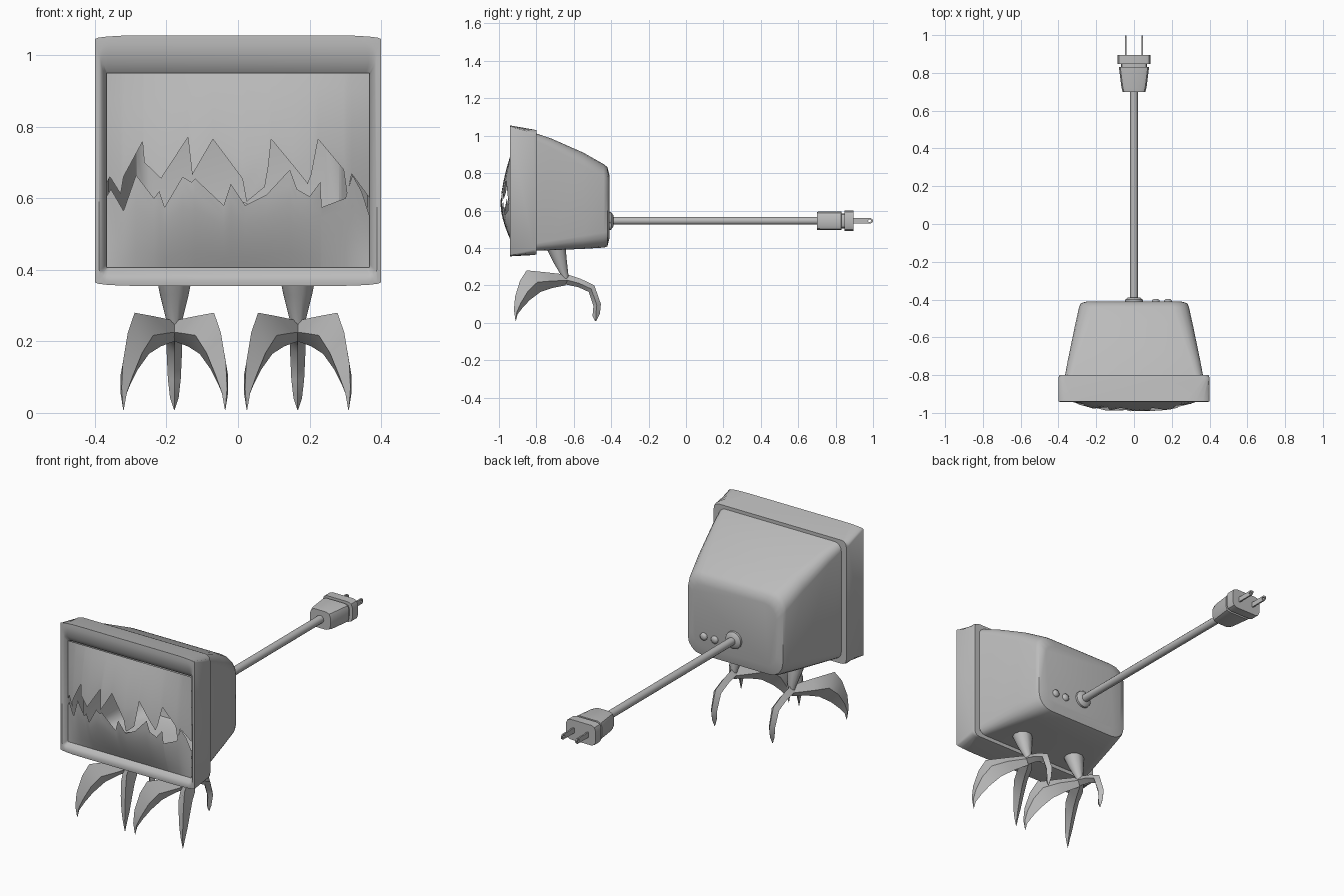
import bpy, bmesh, math
from mathutils import Vector

if "Cube" in bpy.data.objects:
    bpy.data.objects.remove(bpy.data.objects["Cube"])

grey = bpy.data.materials.new("warm_grey")
grey.diffuse_color = (0.5, 0.5, 0.5, 1)
grey.use_nodes = True
grey.node_tree.nodes["Principled BSDF"].inputs["Base Color"].default_value = grey.diffuse_color


def make(name, bm, angle=None):
    bmesh.ops.recalc_face_normals(bm, faces=bm.faces)
    me = bpy.data.meshes.new(name)
    bm.to_mesh(me)
    bm.free()
    me.materials.append(grey)
    ob = bpy.data.objects.new(name, me)
    bpy.context.collection.objects.link(ob)
    if angle:
        bpy.ops.object.select_all(action='DESELECT')
        ob.select_set(True)
        bpy.context.view_layer.objects.active = ob
        bpy.ops.object.shade_smooth_by_angle(angle=math.radians(angle))
    return ob


def loft(name, rings, start=True, end=True, closed=False, angle=None):
    """Skin a list of equal-length point loops."""
    bm = bmesh.new()
    vs = [[bm.verts.new(p) for p in r] for r in rings]
    n = len(vs[0])
    pairs = list(zip(vs, vs[1:])) + ([(vs[-1], vs[0])] if closed else [])
    for a, b in pairs:
        for i in range(n):
            j = (i + 1) % n
            bm.faces.new((a[i], a[j], b[j], b[i]))
    if start and not closed:
        bm.faces.new(vs[0])
    if end and not closed:
        bm.faces.new(vs[-1])
    return make(name, bm, angle)


def rect(y, hx, z0, z1, rx, rz=None, n=4):
    """Rounded rectangle facing y."""
    rz = rz or rx
    pts = []
    for q, (sx, zc) in enumerate([(1, z1 - rz), (-1, z1 - rz), (-1, z0 + rz), (1, z0 + rz)]):
        for k in range(n + 1):
            a = math.pi / 2 * (q + k / n)
            pts.append((sx * (hx - rx) + rx * math.cos(a), y, zc + rz * math.sin(a)))
    return pts


def disc(y, r, x=0, z=0.545, n=12):
    return [(x + r * math.cos(2 * math.pi * i / n), y, z + r * math.sin(2 * math.pi * i / n))
            for i in range(n)]


# Cabinet shell, open at the front
loft("cabinet", [rect(-0.80, .365, .385, 1.012, .04), rect(-0.72, .35, .388, .985, .05),
                 rect(-0.55, .315, .395, .91, .07), rect(-0.44, .291, .402, .848, .08),
                 rect(-0.42, .283, .408, .832, .08), rect(-0.41, .25, .45, .79, .07)],
     start=False, angle=50)

# Screen surround
loft("screen_frame", [rect(-0.80, .395, .365, 1.03, .03), rect(-0.815, .40, .362, 1.033, .03),
                      rect(-0.94, .40, .355, 1.055, .12, .01), rect(-0.942, .388, .37, 1.03, .03),
                      rect(-0.935, .38, .388, .98, .015), rect(-0.912, .368, .406, .95, .01),
                      rect(-0.80, .36, .398, .99, .01)],
     closed=True, angle=40)

# Broken bulging screen: jagged edges of the upper and lower pieces
UPPER = [(-.368, .64), (-.358, .66), (-.328, .612), (-.32, .66), (-.267, .758), (-.262, .70),
         (-.215, .655), (-.14, .77), (-.128, .665), (-.07, .765), (.012, .655), (.024, .59),
         (.075, .632), (.085, .69), (.093, .765), (.155, .69), (.195, .64), (.205, .665),
         (.224, .765), (.295, .68), (.305, .61), (.318, .668), (.368, .60)]
LOWER = [(-.368, .605), (-.355, .625), (-.32, .565), (-.285, .665), (-.235, .60), (-.22, .62),
         (-.205, .575), (-.155, .66), (-.13, .645), (-.12, .655), (-.04, .58), (-.02, .64),
         (.02, .58), (.08, .61), (.145, .68), (.165, .625), (.2, .605), (.23, .645),
         (.234, .575), (.30, .60), (.32, .665), (.345, .62), (.368, .55)]


def bulge(x, z):
    u = abs(x) / .368
    v = (z - .63) / (.32 if z > .63 else .225)
    return -.92 - .072 * max(0, 1 - u ** 3) * max(0, 1 - abs(v) ** 1.6)


for name, edge, limit in (("screen_upper", UPPER, .95), ("screen_lower", LOWER, .406)):
    bm = bmesh.new()
    cols = []
    for x, z in edge:
        zs = [z + (limit - z) * k / 6 for k in range(7)]
        cols.append([bm.verts.new((x, bulge(x, w), w)) for w in zs])
    for a, b in zip(cols, cols[1:]):
        for k in range(6):
            bm.faces.new((a[k], b[k], b[k + 1], a[k + 1]))
    ob = make(name, bm, 40)
    if ob.data.polygons[0].normal.y > 0:
        ob.data.flip_normals()

# Cord socket, knobs and cord
loft("cord_socket", [disc(-.42, .048), disc(-.40, .046), disc(-.388, .03)], angle=40)
for x in (.115, .18):
    loft("back_knob", [disc(-.42, .021, x, .515), disc(-.404, .02, x, .515),
                       disc(-.397, .011, x, .515)], angle=50)
loft("cord", [disc(-.40, .021), disc(.71, .021)], angle=40)

# Plug
loft("plug_body", [rect(.70, .06, .497, .593, .025, n=2), rect(.72, .066, .495, .595, .025, n=2),
                   rect(.83, .08, .495, .595, .025, n=2), rect(.832, .07, .505, .585, .02, n=2),
                   rect(.847, .07, .505, .585, .02, n=2), rect(.847, .088, .491, .599, .025, n=2),
                   rect(.895, .088, .491, .599, .025, n=2)], angle=35)
for s in (-1, 1):
    x = s * .043

    def loop(dx, r, n=8):
        """Blade outline (r = 0.015) or its round hole."""
        pts = []
        for i in range(n):
            a = 2 * math.pi * (i + .5) / n
            c, d = math.cos(a), math.sin(a)
            y = .89 if r > .01 and c < 0 else .982 + r * c * 1.2
            pts.append((x + dx, y, .545 + r * d))
        return pts
    loft("plug_prong", [loop(.004, .015), loop(-.004, .015), loop(-.004, .007), loop(.004, .007)],
         closed=True)

# Feet: each toe is a curved claw of diamond sections (top, bottom, half width)
FRONT_TOE = [((0, .258), (0, .20), .022), ((.12, .27), (.08, .186), .036),
             ((.235, .28), (.15, .165), .034), ((.275, .225), (.215, .122), .028),
             ((.305, .14), (.26, .08), .02), ((.312, .07), (.29, .045), .01),
             ((.302, .008), (.30, .01), .001)]
BACK_TOE = [((0, .262), (0, .205), .022), ((.08, .236), (.07, .19), .022),
            ((.155, .20), (.125, .165), .022), ((.19, .10), (.15, .09), .018),
            ((.185, .05), (.145, .035), .012), ((.165, .01), (.16, .008), .001)]


def toe(name, origin, direction, sections):
    d = Vector(direction).normalized()
    side = Vector((-d.y, d.x, 0))
    rings = []
    for (dt, zt), (db, zb), w in sections:
        top = origin + d * dt + Vector((0, 0, zt))
        bot = origin + d * db + Vector((0, 0, zb))
        mid = top.lerp(bot, .55)
        rings.append([top, mid + side * w, bot, mid - side * w])
    loft(name, rings, angle=35)


for x in (-.178, .167):
    # Ankle slants back from the cabinet to the toe joint
    loft("leg", [[(x + r * math.cos(math.pi * i / 5), y + r * math.sin(math.pi * i / 5), z)
                  for i in range(10)]
                 for y, z, r in ((-.695, .40, .054), (-.675, .33, .04), (-.647, .25, .02),
                                 (-.645, .22, .015))], angle=40)
    base = Vector((x, -.645, 0))
    for s in (-1, 1):
        toe("front_toe", base, (s * .15, -.28, 0), FRONT_TOE)
    toe("back_toe", base, (0, 1, 0), BACK_TOE)
